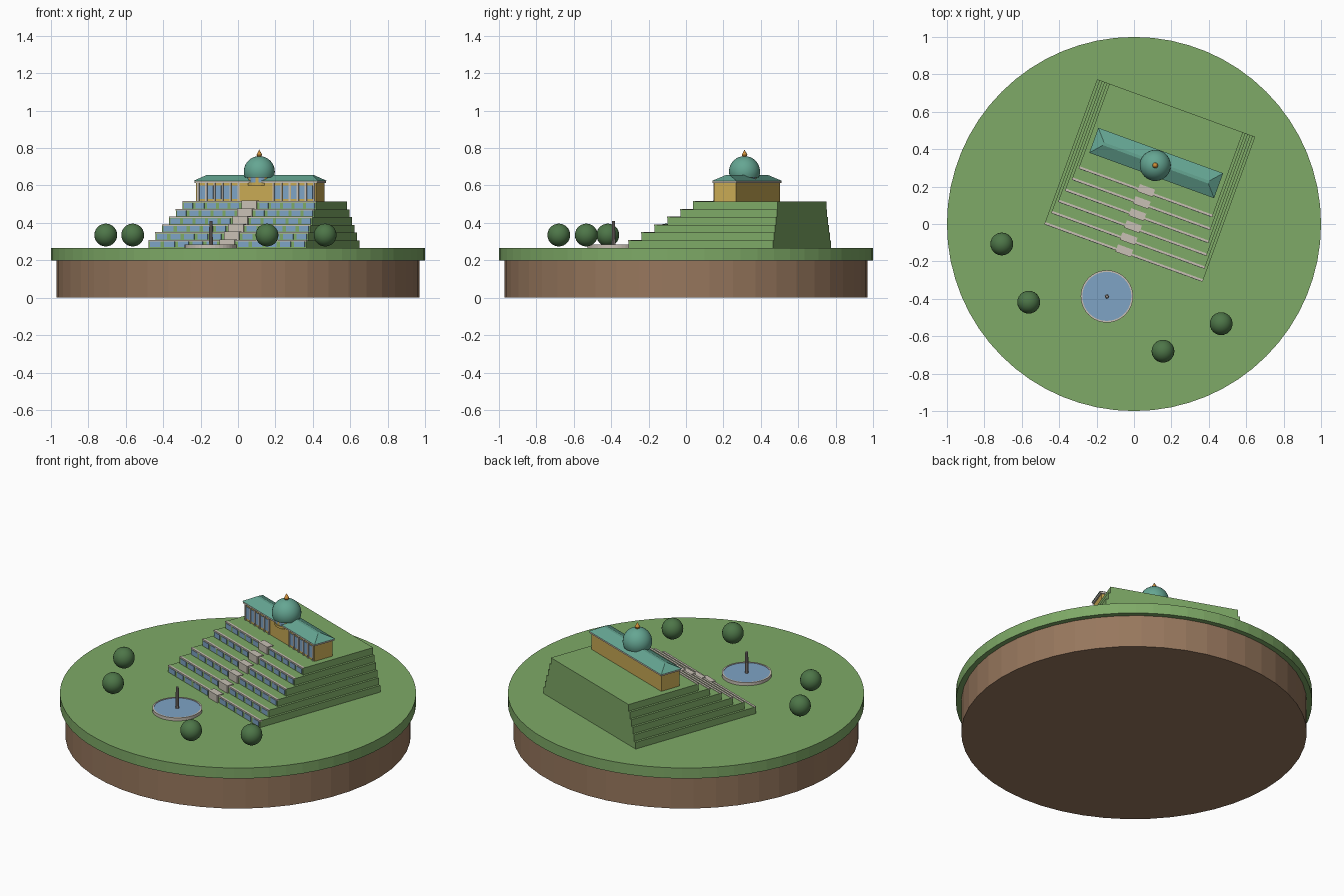
import bpy, bmesh, math
from mathutils import Matrix, Vector

cube = bpy.data.objects.get("Cube")
if cube:
    bpy.data.objects.remove(cube)


def material(name, r, g, b):
    m = bpy.data.materials.new(name)
    m.use_nodes = True
    m.diffuse_color = (r, g, b, 1)
    m.node_tree.nodes["Principled BSDF"].inputs["Base Color"].default_value = (r, g, b, 1)
    return m


GRASS = material("grass green", 0.21, 0.40, 0.135)
EARTH = material("earth brown", 0.31, 0.185, 0.11)
STONE = material("pale stone", 0.58, 0.53, 0.46)
GLASS = material("glass and water blue", 0.21, 0.37, 0.56)
WALL = material("ochre wall", 0.58, 0.40, 0.09)
COPPER = material("copper green", 0.13, 0.38, 0.29)
SHRUB = material("shrub green", 0.075, 0.18, 0.065)
GOLD = material("gold", 0.62, 0.27, 0.04)
METAL = material("fountain grey", 0.32, 0.28, 0.26)

TURN = Matrix.Rotation(math.radians(-20), 4, 'Z')   # the hillside palace is turned


def finish(name, bm, *mats, matrix=Matrix(), smooth=False):
    bmesh.ops.recalc_face_normals(bm, faces=bm.faces)
    me = bpy.data.meshes.new(name)
    bm.to_mesh(me)
    bm.free()
    ob = bpy.data.objects.new(name, me)
    bpy.context.collection.objects.link(ob)
    for m in mats:
        me.materials.append(m)
    ob.matrix_world = matrix
    if smooth:
        bpy.ops.object.select_all(action='DESELECT')
        ob.select_set(True)
        bpy.context.view_layer.objects.active = ob
        bpy.ops.object.shade_smooth_by_angle(angle=math.radians(40))
    return ob


def boxes(name, mat, parts):
    """One object from (x0, x1, y0, y1, z0, z1) boxes in the palace frame."""
    bm = bmesh.new()
    for x0, x1, y0, y1, z0, z1 in parts:
        m = Matrix.Translation(((x0 + x1) / 2, (y0 + y1) / 2, (z0 + z1) / 2))
        bmesh.ops.create_cube(bm, size=1, matrix=m @ Matrix.Diagonal((x1 - x0, y1 - y0, z1 - z0, 1)))
    return finish(name, bm, mat, matrix=TURN)


def lathe(name, profile, sides, mats, at=(0, 0, 0), matrix=Matrix(), smooth=False, rule=None):
    """Revolve (radius, height) points; both ends are capped or meet at a point."""
    bm = bmesh.new()
    rings = []
    for r, z in profile:
        if r == 0:
            rings.append([bm.verts.new((0, 0, z))] * sides)
        else:
            rings.append([bm.verts.new((r * math.cos(2 * math.pi * i / sides),
                                        r * math.sin(2 * math.pi * i / sides), z))
                          for i in range(sides)])
    for k, (a, b) in enumerate(zip(rings, rings[1:])):
        for i in range(sides):
            j = (i + 1) % sides
            f = bm.faces.new(dict.fromkeys((a[i], a[j], b[j], b[i])))
            if rule:
                f.material_index = rule(k, i)
    for ring, (r, z) in ((rings[0], profile[0]), (rings[-1], profile[-1])):
        if r:
            bm.faces.new(ring)
    return finish(name, bm, *mats, matrix=matrix @ Matrix.Translation(at), smooth=smooth)


# Round island: earth below, turf above
lathe("earth_base", [(0.97, 0), (0.97, 0.2)], 48, [EARTH])
lathe("turf_disc", [(1, 0.2), (1, 0.265)], 64, [GRASS])

# Terraced hill with ledges, windows and stair blocks
GROUND, RISE, STEPS = 0.265, 0.0415, 6
TOP = GROUND + RISE * STEPS
layers, ledges, panes, stairs = [], [], [], []
for k in range(STEPS):
    half, front, z = 0.45 - 0.014 * k, -0.163 + 0.0685 * k, GROUND + RISE * k
    layers.append((-half, half, front, 0.66, z, z + RISE))
    ledges.append((-half, half, front - 0.002, front + 0.011, z + RISE - 0.006, z + RISE + 0.002))
    stairs.append((-0.043, 0.043, front - 0.01, front + 0.032, z, z + RISE + 0.005))
    pitch = (half - 0.05) / 5
    for side in (-1, 1):
        for i in range(5):
            c = side * (0.05 + pitch * (i + 0.5))
            panes.append((c - pitch * 0.37, c + pitch * 0.37, front - 0.003, front + 0.003,
                          z + 0.005, z + RISE - 0.007))
boxes("terraces", GRASS, layers)
boxes("terrace_ledges", STONE, ledges)
boxes("terrace_windows", GLASS, panes)
boxes("stair_blocks", STONE, stairs)

# Palace walls, cornice, front windows and columns
MID, HALF_W, HALF_D = 0.347, 0.342, 0.062
EAVE = 0.612
FRONT = MID - HALF_D
boxes("palace_walls", WALL, [(-HALF_W, HALF_W, FRONT, MID + HALF_D, TOP, EAVE)])
boxes("cornice", STONE, [(-HALF_W - 0.008, HALF_W + 0.008, FRONT - 0.006, MID + HALF_D + 0.006,
                          EAVE, EAVE + 0.012)])
windows, columns = [], []
for side in (-1, 1):
    for i in range(5):
        c = side * (0.122 + 0.046 * i)
        windows.append((c - 0.016, c + 0.016, FRONT - 0.003, FRONT + 0.003, TOP + 0.014, EAVE - 0.012))
    for i in range(6):
        c = side * (0.099 + 0.046 * i)
        columns.append((c - 0.005, c + 0.005, FRONT - 0.006, FRONT + 0.004, TOP, EAVE))
boxes("palace_windows", GLASS, windows)
boxes("palace_columns", STONE, columns)

# Hipped roof: a box with its top drawn in to a narrow ridge
roof = boxes("hipped_roof", COPPER, [(-0.355, 0.355, MID - 0.071, MID + 0.071, EAVE + 0.012, 0.657)])
for v in roof.data.vertices:
    if v.co.z > 0.65:
        v.co.x = math.copysign(0.30, v.co.x)
        v.co.y = MID + math.copysign(0.008, v.co.y - MID)

# Domed rotunda
AXIS = (0, 0.333, 0)
lathe("rotunda_drum", [(0.067, 0.60), (0.067, 0.615), (0.063, 0.615), (0.063, 0.65)], 24,
      [WALL, GLASS], AXIS, TURN, rule=lambda k, i: int(k == 2 and i % 3 != 0))
dome = [(0.083 * math.cos(a), 0.674 + 0.083 * math.sin(a))
        for a in (math.radians(-22 + 10 * i) for i in range(11))]
lathe("dome", dome + [(0, 0.757)], 32, [COPPER], AXIS, TURN, smooth=True)
lathe("finial", [(0.009, 0.75), (0.015, 0.764), (0.011, 0.772), (0, 0.792)], 12, [GOLD], AXIS, TURN,
      smooth=True)

# Fountain pond
POND = (-0.145, -0.387, 0)
lathe("pond_rim", [(0.14, GROUND), (0.14, 0.284), (0.131, 0.284), (0.131, GROUND)], 40, [STONE], POND)
lathe("pond_water", [(0.131, GROUND), (0.131, 0.281)], 40, [GLASS], POND)
lathe("fountain_jet", [(0.011, 0.28), (0.008, 0.41)], 10, [METAL], POND)

# Round shrubs
for n, (x, y) in enumerate([(-0.707, -0.107), (-0.563, -0.418), (0.155, -0.68), (0.466, -0.533)]):
    bm = bmesh.new()
    bmesh.ops.create_uvsphere(bm, u_segments=24, v_segments=14, radius=0.061)
    finish(f"shrub_{n + 1}", bm, SHRUB, matrix=Matrix.Translation((x, y, 0.335)), smooth=True)
